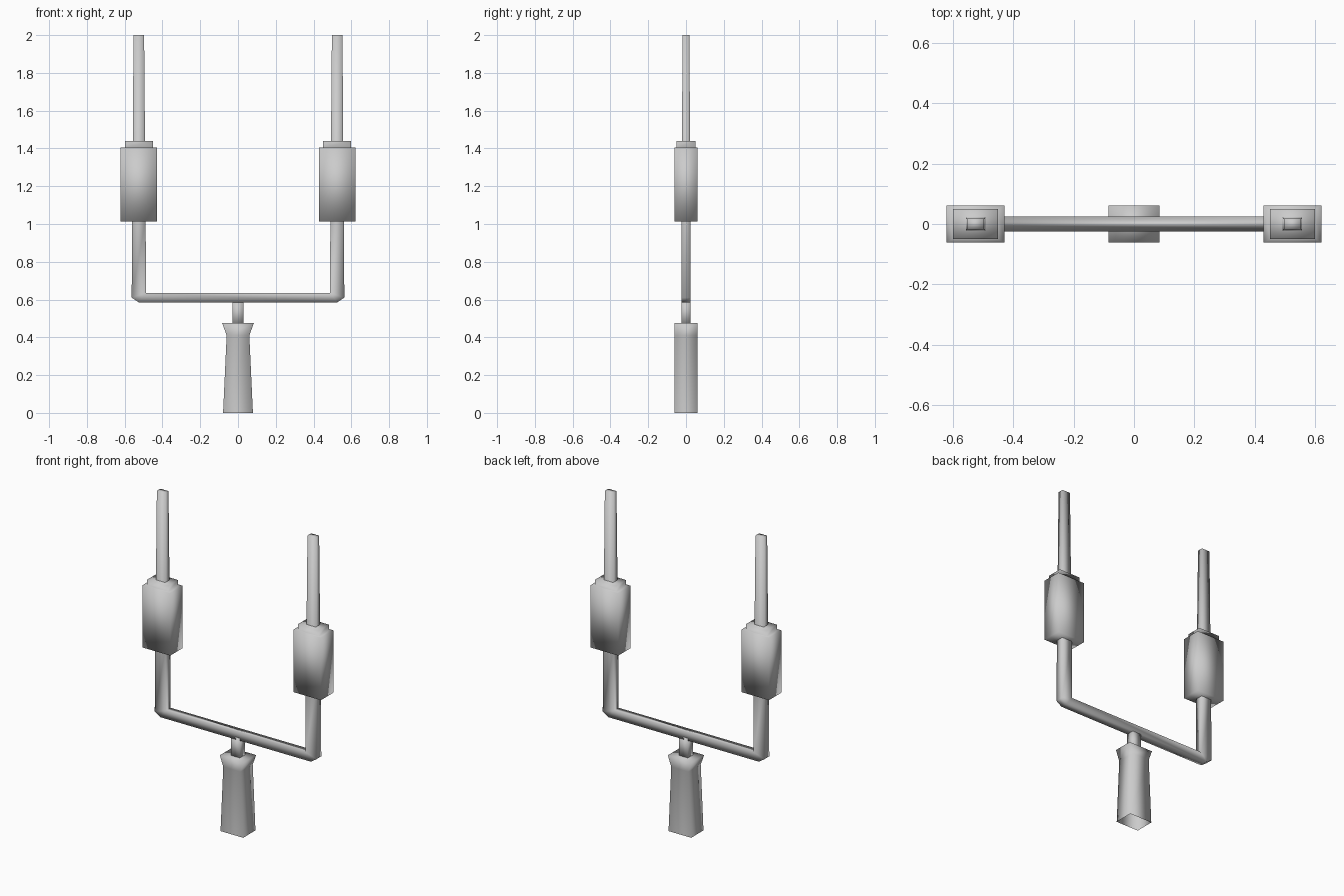
import bpy
import bmesh

cube = bpy.data.objects.get("Cube")
if cube:
    bpy.data.objects.remove(cube)

metal = bpy.data.materials.new("light_grey")
metal.use_nodes = True
grey = (0.6, 0.6, 0.6, 1)
metal.diffuse_color = grey
metal.node_tree.nodes["Principled BSDF"].inputs["Base Color"].default_value = grey


def loft(name, rings, cap_start=True, cap_end=True):
    """Skin rectangular rings, each given as (xz point, opposite xz point, half depth)."""
    bm = bmesh.new()
    loops = []
    for (ax, az), (bx, bz), d in rings:
        corners = [(ax, -d, az), (bx, -d, bz), (bx, d, bz), (ax, d, az)]
        loops.append([bm.verts.new(c) for c in corners])
    for lo, hi in zip(loops, loops[1:]):
        for i in range(4):
            j = (i + 1) % 4
            bm.faces.new((lo[i], lo[j], hi[j], hi[i]))
    if cap_start:
        bm.faces.new(loops[0][::-1])
    if cap_end:
        bm.faces.new(loops[-1])
    bmesh.ops.remove_doubles(bm, verts=bm.verts, dist=0.0001)
    bmesh.ops.recalc_face_normals(bm, faces=bm.faces)
    mesh = bpy.data.meshes.new(name)
    bm.to_mesh(mesh)
    bm.free()
    for poly in mesh.polygons:
        poly.use_smooth = True
    mesh.materials.append(metal)
    obj = bpy.data.objects.new(name, mesh)
    bpy.context.collection.objects.link(obj)
    return obj


def level(z, half_width, half_depth, cx=0):
    return ((cx - half_width, z), (cx + half_width, z), half_depth)


ARM_X = 0.525

# U-shaped frame: tapered arms with chamfered outer corners, mirrored
arm = [
    ((0.553, 2.0), (0.497, 2.0), 0.018),
    ((0.56, 1.03), (0.489, 1.03), 0.024),
    ((0.563, 0.61), (0.487, 0.635), 0.025),
    ((0.525, 0.585), (0.487, 0.635), 0.025),
]
mirrored = [((-a[0], a[1]), (-b[0], b[1]), d) for a, b, d in reversed(arm)]
loft("fork_frame", arm + mirrored)

# Block with a stepped collar on each arm
for side, cx in (("left", ARM_X), ("right", -ARM_X)):
    loft(side + "_sleeve", [
        level(1.012, 0.096, 0.062, cx),
        level(1.405, 0.096, 0.062, cx),
        level(1.405, 0.074, 0.049, cx),
        level(1.44, 0.074, 0.049, cx),
    ])

# Short stem joining the frame and the grip
loft("stem", [level(0.46, 0.03, 0.025), level(0.6, 0.03, 0.025)])

# Flared grip, hollow underneath
loft("handle", [
    level(0, 0.079, 0.061),
    level(0.41, 0.06, 0.061),
    level(0.476, 0.084, 0.061),
], cap_start=False)
